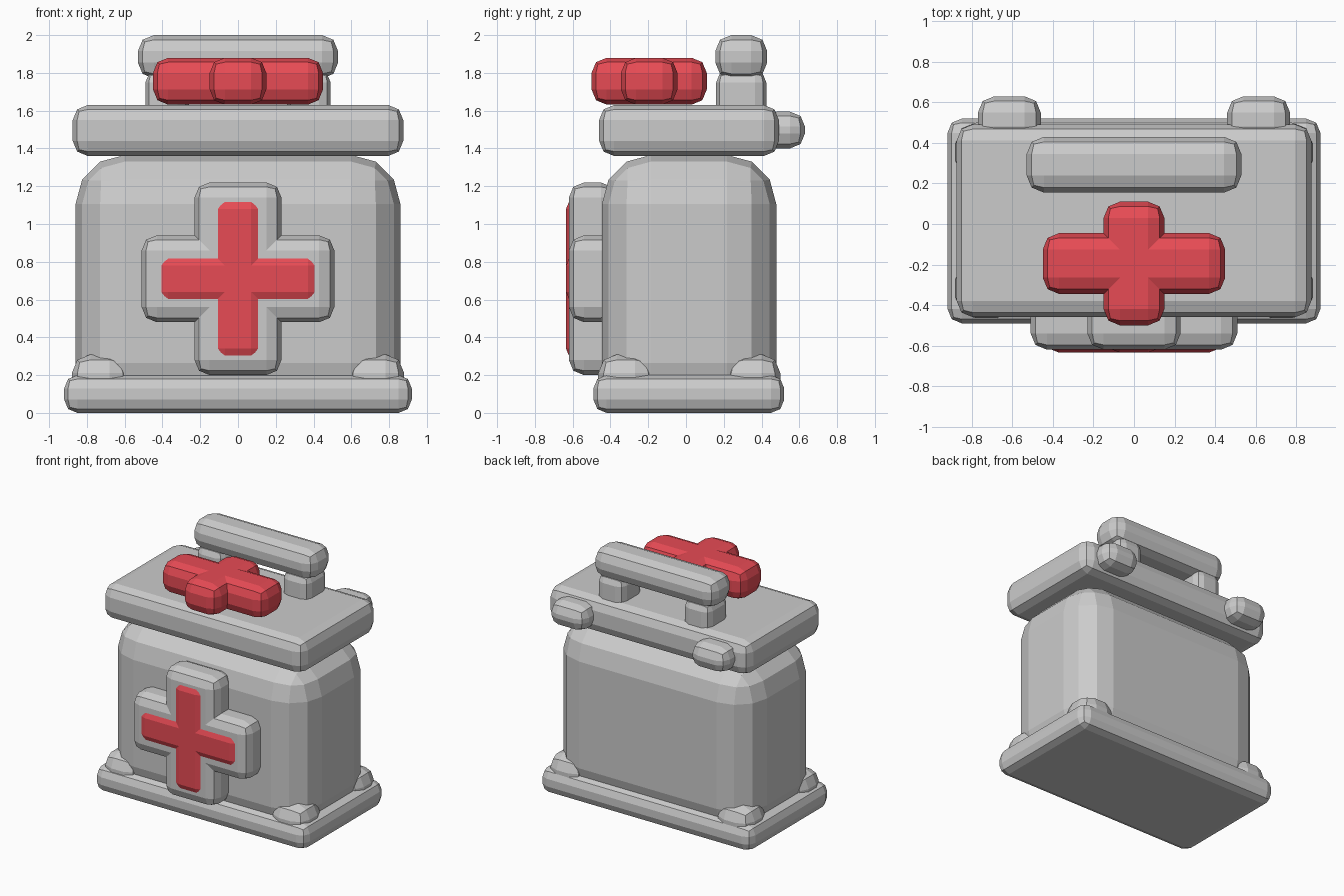
import bpy, bmesh
from mathutils import Vector

if "Cube" in bpy.data.objects:
    bpy.data.objects.remove(bpy.data.objects["Cube"])

red = bpy.data.materials.new("red")
red.diffuse_color = (0.80, 0.07, 0.09, 1)
red.use_nodes = True
red.node_tree.nodes["Principled BSDF"].inputs["Base Color"].default_value = red.diffuse_color


def box(name, lo, hi, radius, segments=2, mat=None):
    """Rounded flat-shaded box spanning the corners lo and hi."""
    lo, hi = Vector(lo), Vector(hi)
    bm = bmesh.new()
    bmesh.ops.create_cube(bm, size=1)
    bmesh.ops.scale(bm, vec=hi - lo, verts=bm.verts)
    bmesh.ops.translate(bm, vec=(lo + hi) / 2, verts=bm.verts)
    bmesh.ops.bevel(bm, geom=bm.edges[:], offset=radius, segments=segments,
                    profile=0.5, affect='EDGES', clamp_overlap=True)
    mesh = bpy.data.meshes.new(name)
    bm.to_mesh(mesh)
    bm.free()
    ob = bpy.data.objects.new(name, mesh)
    bpy.context.collection.objects.link(ob)
    if mat:
        mesh.materials.append(mat)
    return ob


# case: base tray, rounded body, lid
box("base", (-0.92, -0.49, 0), (0.92, 0.52, 0.2), 0.07)
box("body", (-0.86, -0.445, 0.004), (0.86, 0.478, 1.365), 0.26, 3)
box("lid", (-0.875, -0.46, 1.36), (0.875, 0.492, 1.63), 0.08)

# carrying handle
box("handle_bar", (-0.53, 0.155, 1.77), (0.53, 0.43, 2.0), 0.085)

# mirrored posts, hinges and corner guards
for side, s in (("left", -1), ("right", 1)):
    def pair(name, x0, x1, y, z, r):
        a, b = sorted((s * x0, s * x1))
        box(f"{name}_{side}", (a, y[0], z[0]), (b, y[1], z[1]), r)

    pair("handle_post", 0.26, 0.49, (0.16, 0.425), (1.48, 1.81), 0.06)
    pair("hinge", 0.46, 0.77, (0.40, 0.63), (1.4, 1.595), 0.08)
    pair("front_corner_guard", 0.58, 0.88, (-0.465, -0.17), (0.003, 0.31), 0.1)
    pair("back_corner_guard", 0.58, 0.88, (0.21, 0.5), (0.003, 0.31), 0.1)

# front emblem: grey backing cross with a red cross set into it
for name, long, arm, y, mat in (("emblem_backing", 0.51, 0.23, -0.62, None),
                                ("emblem_cross", 0.45, 0.15, -0.635, red)):
    for part, w, h in (("across", long, arm), ("upright", arm, long)):
        box(f"{name}_{part}", (-w, y, 0.71 - h), (w, -0.37, 0.71 + h), 0.08, 2, mat)

# red cross lying on the lid
for part, w, d in (("across", 0.45, 0.15), ("along", 0.15, 0.305)):
    box(f"lid_cross_{part}", (-w, -0.195 - d, 1.632), (w, -0.195 + d, 1.88), 0.08, 2, red)
